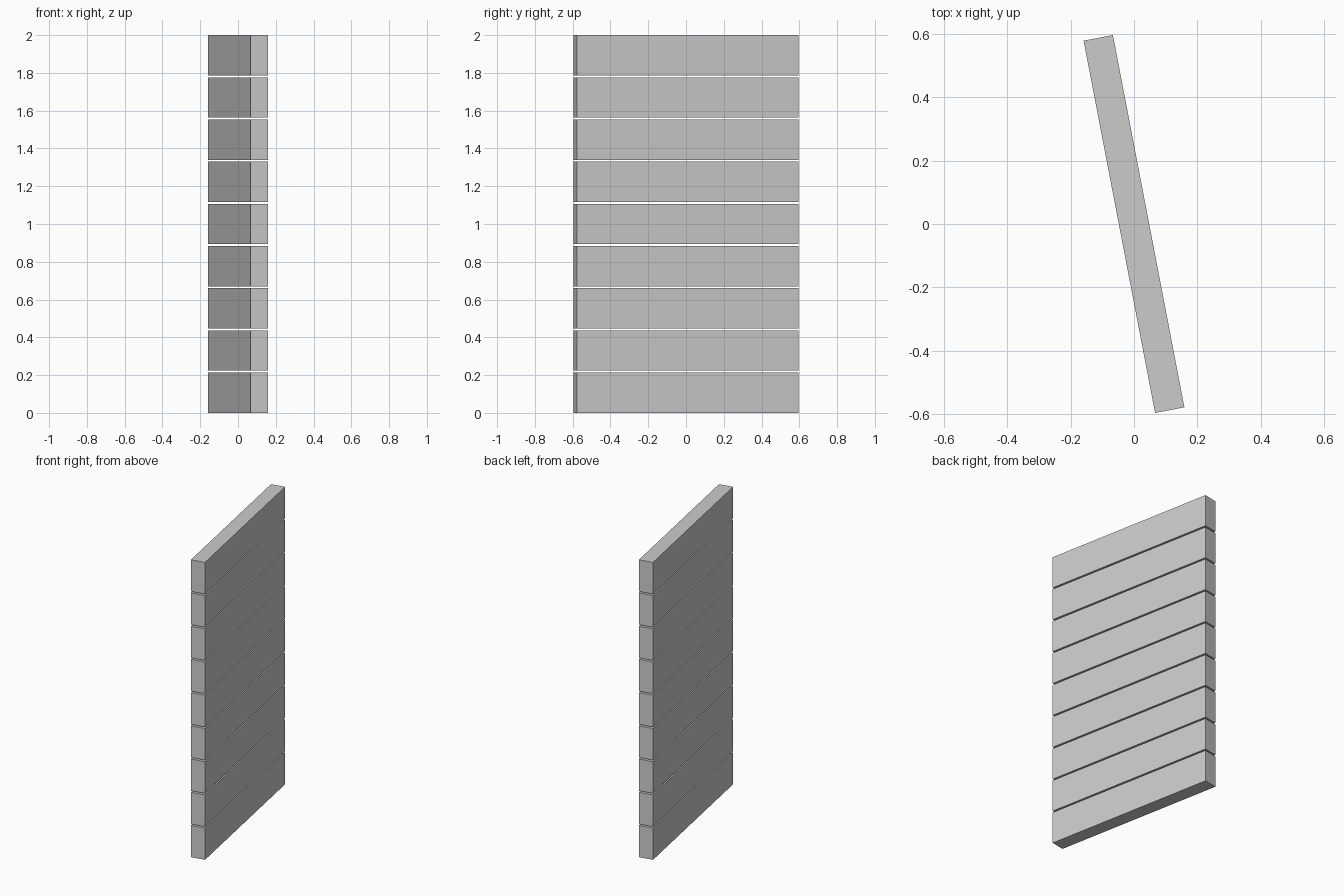
import bpy, math

if "Cube" in bpy.data.objects:
    bpy.data.objects.remove(bpy.data.objects["Cube"])

COUNT, GAP = 9, 0.01
LENGTH, THICK = 1.194, 0.094
HEIGHT = (2.0 - GAP * (COUNT - 1)) / COUNT
ANGLE = math.radians(10.87)

# Stack of separate planks with narrow open gaps, turned slightly about z
for i in range(COUNT):
    z = i * (HEIGHT + GAP) + HEIGHT / 2
    bpy.ops.mesh.primitive_cube_add(size=1, location=(0, 0, z), rotation=(0, 0, ANGLE))
    plank = bpy.context.object
    plank.name = f"fence_plank_{i + 1}"
    plank.scale = (THICK, LENGTH, HEIGHT)
